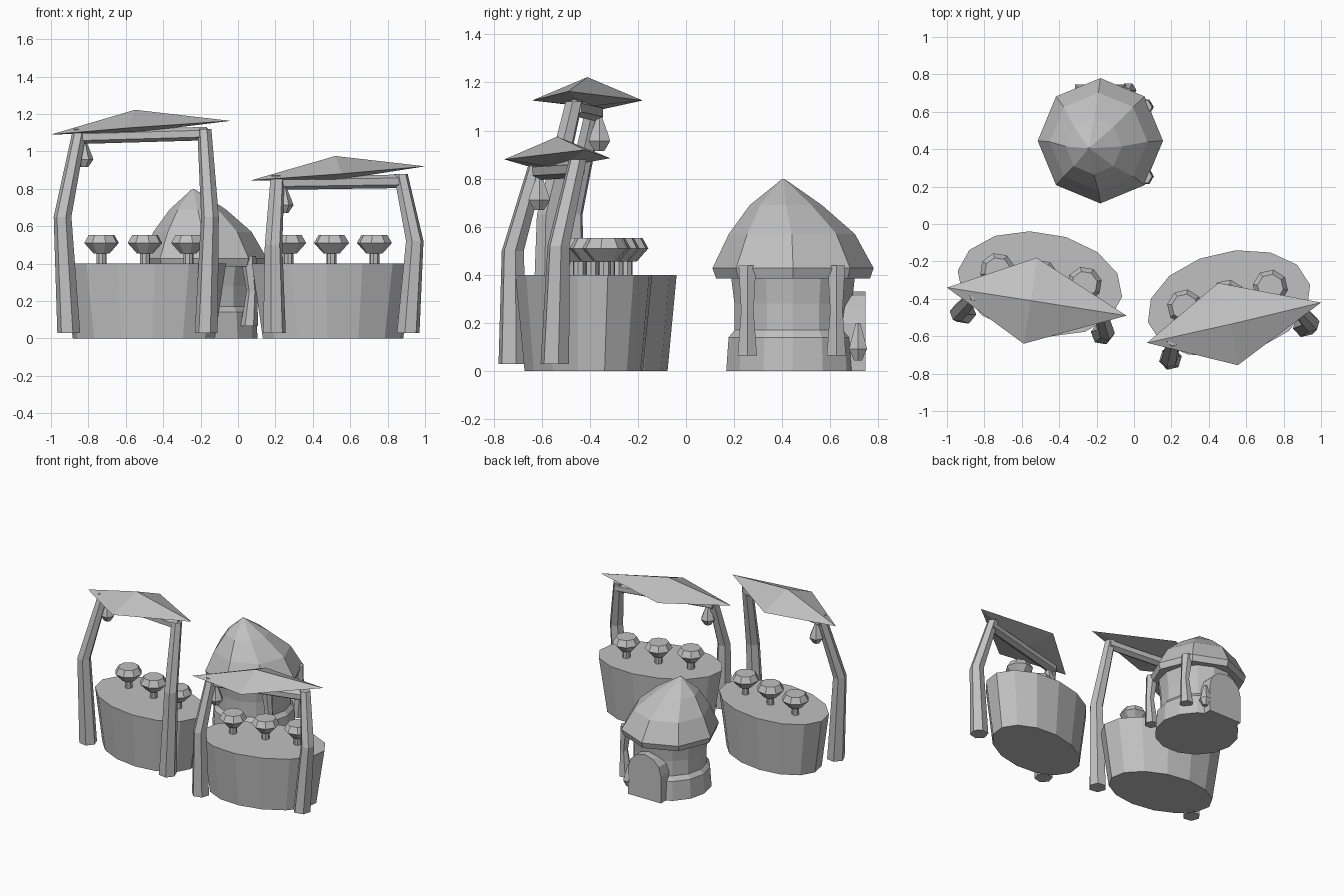
import bpy, bmesh, math
from mathutils import Vector, Matrix

old = bpy.data.objects.get("Cube")
if old:
    bpy.data.objects.remove(old)

stone = bpy.data.materials.new("plain grey")
stone.use_nodes = True
GREY = (0.53, 0.53, 0.53, 1)
stone.diffuse_color = GREY
stone.node_tree.nodes["Principled BSDF"].inputs["Base Color"].default_value = GREY


def finish(name, bm):
    bmesh.ops.recalc_face_normals(bm, faces=bm.faces)
    mesh = bpy.data.meshes.new(name)
    bm.to_mesh(mesh)
    bm.free()
    mesh.materials.append(stone)
    obj = bpy.data.objects.new(name, mesh)
    bpy.context.collection.objects.link(obj)
    return obj


def loft(name, rings, sides, flat=1.0, turn=0.0, phase=0.0):
    """Stack horizontal rings (x, y, z, radius) and cap both ends."""
    bm = bmesh.new()
    spin = Matrix.Rotation(turn, 3, 'Z')
    loops = []
    for x, y, z, r in rings:
        loop = []
        for k in range(sides):
            a = 2 * math.pi * k / sides + phase
            p = spin @ Vector((r * math.cos(a), r * flat * math.sin(a), 0))
            loop.append(bm.verts.new(p + Vector((x, y, z))))
        loops.append(loop)
    for low, high in zip(loops, loops[1:]):
        for k in range(sides):
            n = (k + 1) % sides
            bm.faces.new((low[k], low[n], high[n], high[k]))
    bm.faces.new(loops[0][::-1])
    bm.faces.new(loops[-1])
    return finish(name, bm)


def turned(name, x, y, profile, sides, **kw):
    return loft(name, [(x, y, z, r) for z, r in profile], sides, **kw)


def beam(name, start, end, radius):
    a, b = Vector(start), Vector(end)
    bm = bmesh.new()
    bmesh.ops.create_cone(bm, cap_ends=True, segments=6, radius1=radius,
                          radius2=radius, depth=(b - a).length)
    rot = (b - a).to_track_quat('Z', 'Y').to_matrix().to_4x4()
    bmesh.ops.transform(bm, matrix=Matrix.Translation((a + b) / 2) @ rot, verts=bm.verts)
    return finish(name, bm)


def awning(name, corners, peak, under):
    bm = bmesh.new()
    ring = [bm.verts.new(c) for c in corners]
    for tip in (bm.verts.new(peak), bm.verts.new(under)):
        for k in range(4):
            bm.faces.new((ring[k], ring[(k + 1) % 4], tip))
    return finish(name, bm)


def lantern(name, x, y, z, tall, r):
    turned(name, x, y, [(z, r * .45), (z + tall * .3, r), (z + tall * .55, r * .75),
                        (z + tall, r * .25)], 6)


def stall(tag, x, y, degrees, posts, bar, roof, lamp):
    turn = math.radians(degrees)
    # Tapered oval counter
    turned(tag + "_counter", x, y, [(0, .385), (.4, .445)], 14, flat=.62, turn=turn)
    # Row of three cups
    for i in (-1, 0, 1):
        p = Matrix.Rotation(turn, 3, 'Z') @ Vector((i * .235, .035, 0))
        turned(f"{tag}_cup_{i + 2}", x + p.x, y + p.y,
               [(.39, .027), (.455, .027), (.455, .045), (.51, .095), (.553, .07)],
               8, turn=turn, phase=math.pi / 8)
    # Bent posts, crossbar, awning and hanging lamp
    for side, path in zip(("right", "left"), posts):
        rings = [(*p, r) for p, r in zip(path, (.062, .048, .038))]
        loft(f"{tag}_{side}_post", rings, 6, turn=turn)
    beam(tag + "_crossbar", *bar, .036)
    awning(tag + "_awning", *roof)
    lantern(tag + "_lantern", *lamp, .14, .052)


stall("tall_stall", -.503, -.32, -9,
      [[(-.905, -.475, .03), (-.938, -.475, .65), (-.845, -.375, 1.12)],
       [(-.17, -.585, .03), (-.15, -.575, .65), (-.18, -.465, 1.12)]],
      [(-.86, -.375, 1.075), (-.165, -.465, 1.095)],
      [[(-1, -.34, 1.09), (-.59, -.64, 1.125), (-.04, -.49, 1.163), (-.52, -.18, 1.125)],
       (-.55, -.41, 1.222), (-.55, -.41, 1.1)],
      (-.825, -.36, .915))
stall("short_stall", .508, -.425, 13,
      [[(.195, -.72, .03), (.19, -.72, .5), (.212, -.615, .87)],
       [(.91, -.545, .03), (.945, -.53, .52), (.87, -.45, .88)]],
      [(.2, -.615, .83), (.89, -.45, .84)],
      [[(.07, -.635, .845), (.555, -.755, .88), (1, -.42, .92), (.45, -.315, .885)],
       (.52, -.535, .975), (.52, -.535, .845)],
      (.245, -.61, .67))

# Hut walls with a narrow waist
HX, HY = -.18, .445
turned("hut_wall", HX, HY, [(0, .285), (.14, .275), (.17, .25), (.28, .25), (.4, .265)], 14)

# Hut roof with its tip leaning aside
roof = [(HX, HY, .385, .32), (HX, HY, .428, .335), (HX - .01, HY - .005, .57, .262),
        (HX - .035, HY - .03, .69, .15), (HX - .06, HY - .04, .798, .006)]
loft("hut_roof", roof, 8)

# Two waisted posts on one side of the hut
for i, py in enumerate((.255, .625)):
    loft(f"hut_post_{i + 1}", [(.06, py, .065, .046), (.075, py, .25, .03),
                               (.055, py, .44, .042)], 6)

# Arched door slab at the back
bm = bmesh.new()
arch = [(-.135, 0), (-.135, .2)]
arch += [(.135 * -math.cos(a), .2 + .13 * math.sin(a))
         for a in (math.pi * k / 6 for k in range(1, 6))]
arch += [(.135, .2), (.135, 0)]
face = bm.faces.new([bm.verts.new((HX + u, .6, v)) for u, v in arch])
out = bmesh.ops.extrude_face_region(bm, geom=[face])
bmesh.ops.translate(bm, vec=(0, .147, 0),
                    verts=[g for g in out["geom"] if isinstance(g, bmesh.types.BMVert)])
finish("hut_door", bm)
lantern("door_lantern", -.03, .715, .045, .155, .043)
